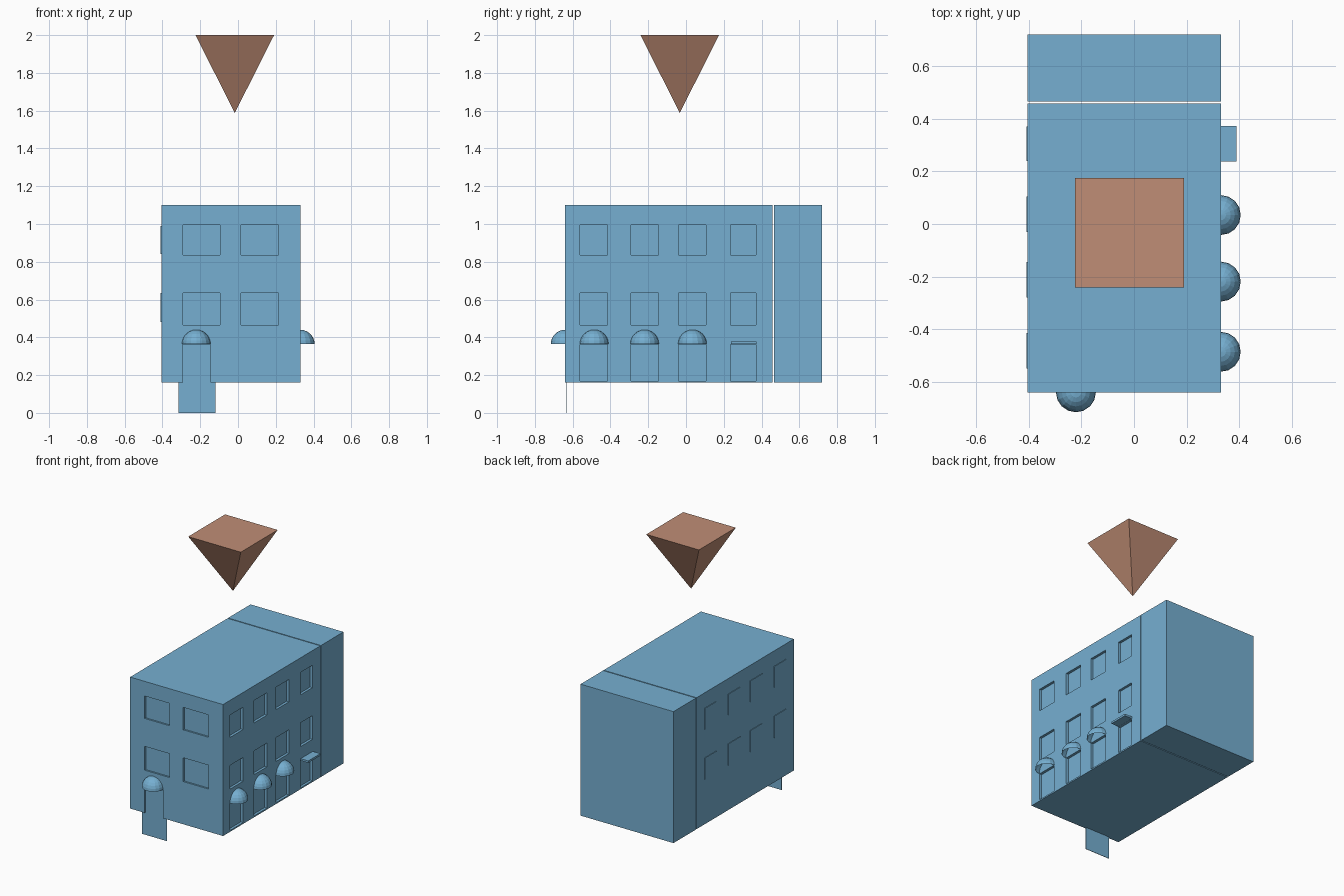
import bpy, bmesh
from mathutils import Matrix, Vector

if "Cube" in bpy.data.objects:
    bpy.data.objects.remove(bpy.data.objects["Cube"])


def material(name, color):
    m = bpy.data.materials.new(name)
    m.diffuse_color = color
    m.use_nodes = True
    m.node_tree.nodes["Principled BSDF"].inputs["Base Color"].default_value = m.diffuse_color
    return m


BLUE = material("blue", (0.18, 0.43, 0.64, 1))
BROWN = material("brown", (0.53, 0.27, 0.18, 1))


def add_box(bm, x, y, z):
    size = Vector((x[1] - x[0], y[1] - y[0], z[1] - z[0]))
    mid = Vector((sum(x), sum(y), sum(z))) / 2
    bmesh.ops.create_cube(bm, size=1, matrix=Matrix.Translation(mid) @ Matrix.Diagonal(size.to_4d()))


def finish(name, bm, mat=BLUE):
    me = bpy.data.meshes.new(name)
    bm.to_mesh(me)
    bm.free()
    me.materials.append(mat)
    ob = bpy.data.objects.new(name, me)
    bpy.context.collection.objects.link(ob)
    return ob


def box(name, x, y, z):
    bm = bmesh.new()
    add_box(bm, x, y, z)
    return finish(name, bm)


X0, X1, Y0 = -0.405, 0.33, -0.64
BASE, TOP = 0.16, 1.10
FLOORS = [(0.465, 0.635), (0.835, 0.995)]
BAYS = [(-0.56, -0.415), (-0.29, -0.145), (-0.04, 0.105), (0.235, 0.37)]

# main block and the rear block behind a narrow gap
main = box("main_block", (X0, X1), (Y0, 0.459), (BASE, TOP))
box("rear_block", (X0, X1), (0.466, 0.72), (BASE, TOP))

# recessed windows and doors
bm = bmesh.new()
for z in FLOORS:
    for x in [(-0.29, -0.095), (0.015, 0.215)]:
        add_box(bm, x, (Y0 - 0.1, Y0 + 0.012), z)
    for y in BAYS:
        add_box(bm, (X1 - 0.018, X1 + 0.1), y, z)
for y in BAYS:
    add_box(bm, (X1 - 0.018, X1 + 0.1), y, (0.17, 0.363))
add_box(bm, (-0.29, -0.145), (Y0 - 0.1, Y0 + 0.012), (BASE - 0.1, 0.363))
cutter = finish("opening_cutter", bm)
mod = main.modifiers.new("openings", "BOOLEAN")
mod.operation = "DIFFERENCE"
mod.solver = "EXACT"
mod.object = cutter
bpy.context.view_layer.objects.active = main
main.select_set(True)
bpy.ops.object.modifier_apply(modifier=mod.name)
bpy.data.objects.remove(cutter, do_unlink=True)

# front door panel that hangs down to the ground
box("front_door", (-0.315, -0.12), (-0.632, -0.629), (0, 0.363))

# thin window panels on the left wall
for z in [(0.48, 0.635), (0.84, 0.99)]:
    for y in [(-0.55, -0.415), (-0.28, -0.145), (-0.03, 0.105), (0.24, 0.37)]:
        box("left_window", (X0 - 0.004, X0 + 0.002), y, z)


# open quarter-sphere awnings
def awning(name, centre, outward):
    bm = bmesh.new()
    bmesh.ops.create_uvsphere(bm, u_segments=16, v_segments=12, radius=0.076)
    for normal in [(0, 0, 1), outward]:
        geom = bm.verts[:] + bm.edges[:] + bm.faces[:]
        bmesh.ops.bisect_plane(bm, geom=geom, dist=1e-5, plane_co=(0, 0, 0),
                               plane_no=normal, clear_inner=True)
    bmesh.ops.translate(bm, verts=bm.verts, vec=centre)
    finish(name, bm)


awning("front_awning", (-0.221, Y0, 0.364), (0, -1, 0))
for y in (-0.486, -0.219, 0.034):
    awning("side_awning", (X1, y, 0.364), (1, 0, 0))
box("flat_canopy", (X1 - 0.01, 0.39), (0.237, 0.373), (0.364, 0.378))

# floating inverted pyramid marker
bm = bmesh.new()
tip = bm.verts.new((-0.017, -0.033, 1.588))
ring = [bm.verts.new(p) for p in ((-0.225, -0.241, 2), (0.191, -0.241, 2),
                                  (0.191, 0.175, 2), (-0.225, 0.175, 2))]
bm.faces.new(ring)
for i in range(4):
    bm.faces.new((ring[(i + 1) % 4], ring[i], tip))
bmesh.ops.recalc_face_normals(bm, faces=bm.faces)
finish("pyramid_marker", bm, BROWN)
